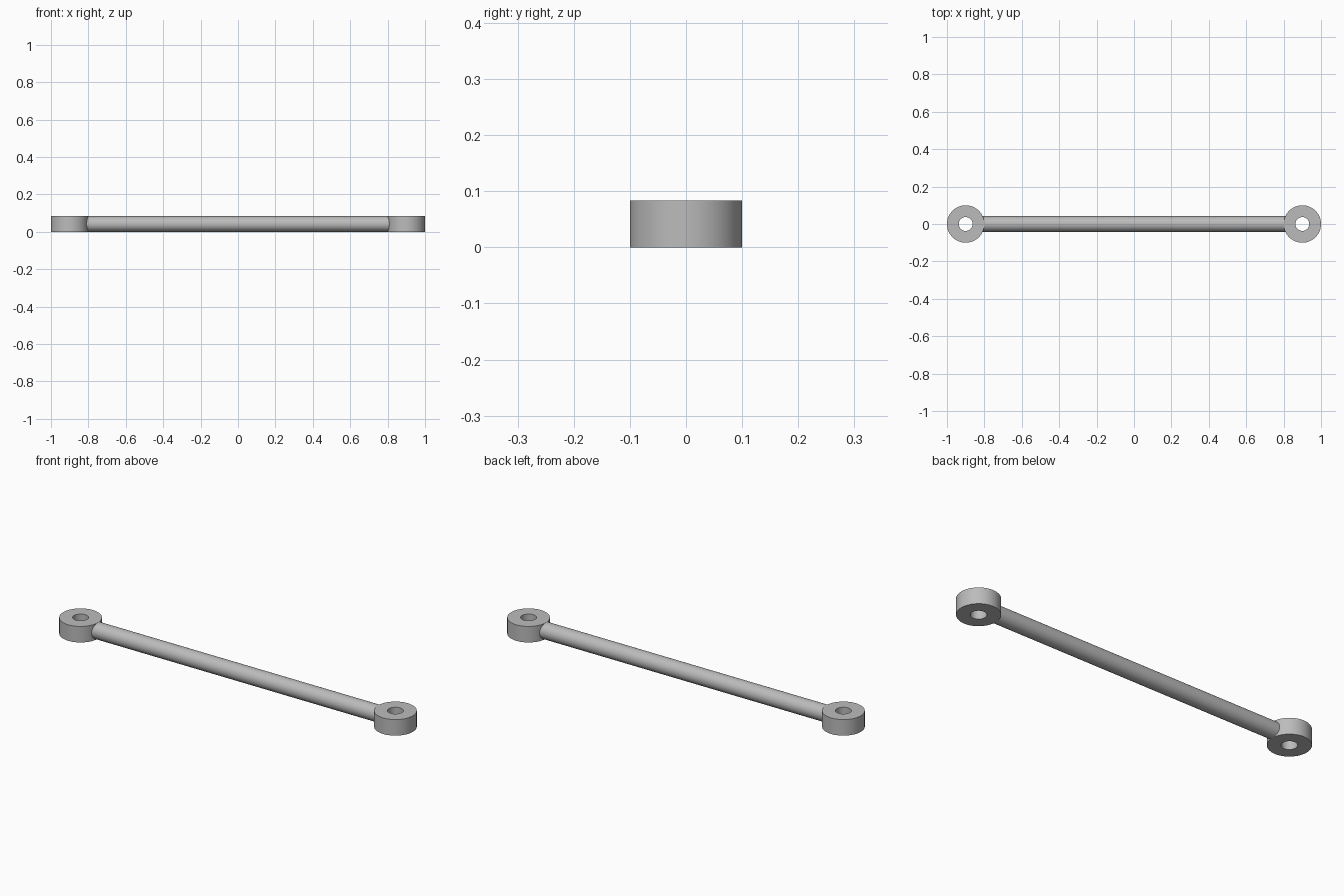
import bpy
import bmesh
from math import pi
from mathutils import Matrix, Vector

HEIGHT = 0.083
EYE_X = 0.9
EYE_RADIUS = 0.1
HOLE_RADIUS = 0.037
ROD_END = 0.83

cube = bpy.data.objects.get("Cube")
if cube:
    bpy.data.objects.remove(cube, do_unlink=True)

steel = bpy.data.materials.new("grey_steel")
steel.use_nodes = True
colour = (0.5, 0.5, 0.5, 1)
steel.diffuse_color = colour
steel.node_tree.nodes["Principled BSDF"].inputs["Base Color"].default_value = colour


def finish(bm, name):
    """Turn a bmesh into a smooth-shaded steel object with crisp edges."""
    bmesh.ops.recalc_face_normals(bm, faces=bm.faces)
    mesh = bpy.data.meshes.new(name)
    bm.to_mesh(mesh)
    bm.free()
    mesh.materials.append(steel)
    obj = bpy.data.objects.new(name, mesh)
    bpy.context.collection.objects.link(obj)
    bpy.ops.object.select_all(action='DESELECT')
    obj.select_set(True)
    bpy.context.view_layer.objects.active = obj
    bpy.ops.object.shade_smooth_by_angle(angle=pi / 6)
    return obj


def eye(name, x):
    """Flat ring with a through hole, spun from a rectangular section."""
    bm = bmesh.new()
    section = [(HOLE_RADIUS, 0), (EYE_RADIUS, 0),
               (EYE_RADIUS, HEIGHT), (HOLE_RADIUS, HEIGHT)]
    verts = [bm.verts.new((x + r, 0, z)) for r, z in section]
    edges = [bm.edges.new((verts[i], verts[(i + 1) % 4])) for i in range(4)]
    bmesh.ops.spin(bm, geom=verts + edges, cent=Vector((x, 0, 0)),
                   axis=(0, 0, 1), angle=2 * pi, steps=64, use_merge=True)
    bmesh.ops.remove_doubles(bm, verts=bm.verts, dist=1e-5)
    return finish(bm, name)


# Eyes at both ends
for side, sign in (("left", 1), ("right", -1)):
    eye(side + "_eye", sign * EYE_X)

# Round rod, its ends buried in the eye walls
bm = bmesh.new()
bmesh.ops.create_cone(
    bm, cap_ends=True, segments=48, radius1=HEIGHT / 2, radius2=HEIGHT / 2,
    depth=2 * ROD_END,
    matrix=Matrix.Translation((0, 0, HEIGHT / 2)) @ Matrix.Rotation(pi / 2, 4, 'Y'))
finish(bm, "connecting_rod")
